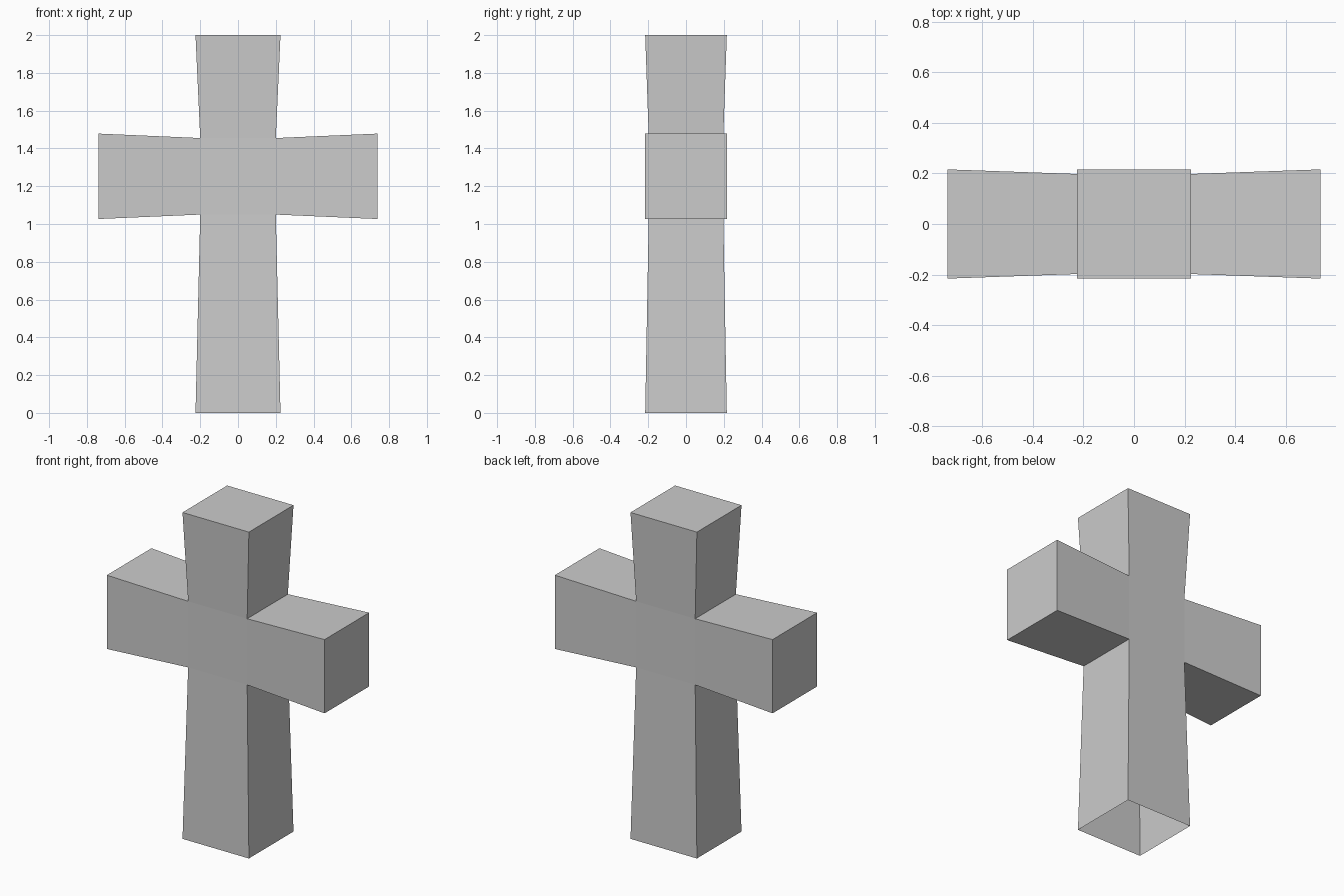
import bpy, bmesh
from mathutils import Vector

if "Cube" in bpy.data.objects:
    bpy.data.objects.remove(bpy.data.objects["Cube"])

# Central block where the arms meet
CORE_X, CORE_Y = 0.2, 0.197
CORE_LOW, CORE_HIGH = 1.05, 1.455
MID = (CORE_LOW + CORE_HIGH) / 2
END_X, END_Y, END_Z = 0.225, 0.216, 0.226   # half sizes of the flared ends

bm = bmesh.new()
bmesh.ops.create_cube(bm, size=2)
for v in bm.verts:
    v.co = Vector((v.co.x * CORE_X, v.co.y * CORE_Y,
                   MID + v.co.z * (CORE_HIGH - CORE_LOW) / 2))
bm.normal_update()


def core_face(direction):
    """Core face pointing along direction."""
    return max(bm.faces, key=lambda f: f.normal.dot(direction))


def pull_arm(face, vertical, end):
    """Extrude a core face into a flared arm and return its end face."""
    tip = bmesh.ops.extrude_discrete_faces(bm, faces=[face])["faces"][0]
    for v in tip.verts:
        sx = 1 if v.co.x > 0 else -1
        sy = 1 if v.co.y > 0 else -1
        sz = 1 if v.co.z > MID else -1
        if vertical:
            v.co = (sx * END_X, sy * END_Y, end)
        else:
            v.co = (end, sy * END_Y, MID + sz * END_Z)
    return tip


# Pick all four faces before extruding: side arms, top and shaft
right, left, top, bottom = [core_face(Vector(d)) for d in
                            ((1, 0, 0), (-1, 0, 0), (0, 0, 1), (0, 0, -1))]
pull_arm(right, False, 0.738)
pull_arm(left, False, -0.738)
pull_arm(top, True, 2.0)
base = pull_arm(bottom, True, 0.0)

# The underside of the shaft is open
bmesh.ops.delete(bm, geom=[base], context='FACES_ONLY')

mesh = bpy.data.meshes.new("stone_cross")
bm.to_mesh(mesh)
bm.free()
bpy.context.collection.objects.link(bpy.data.objects.new("stone_cross", mesh))
